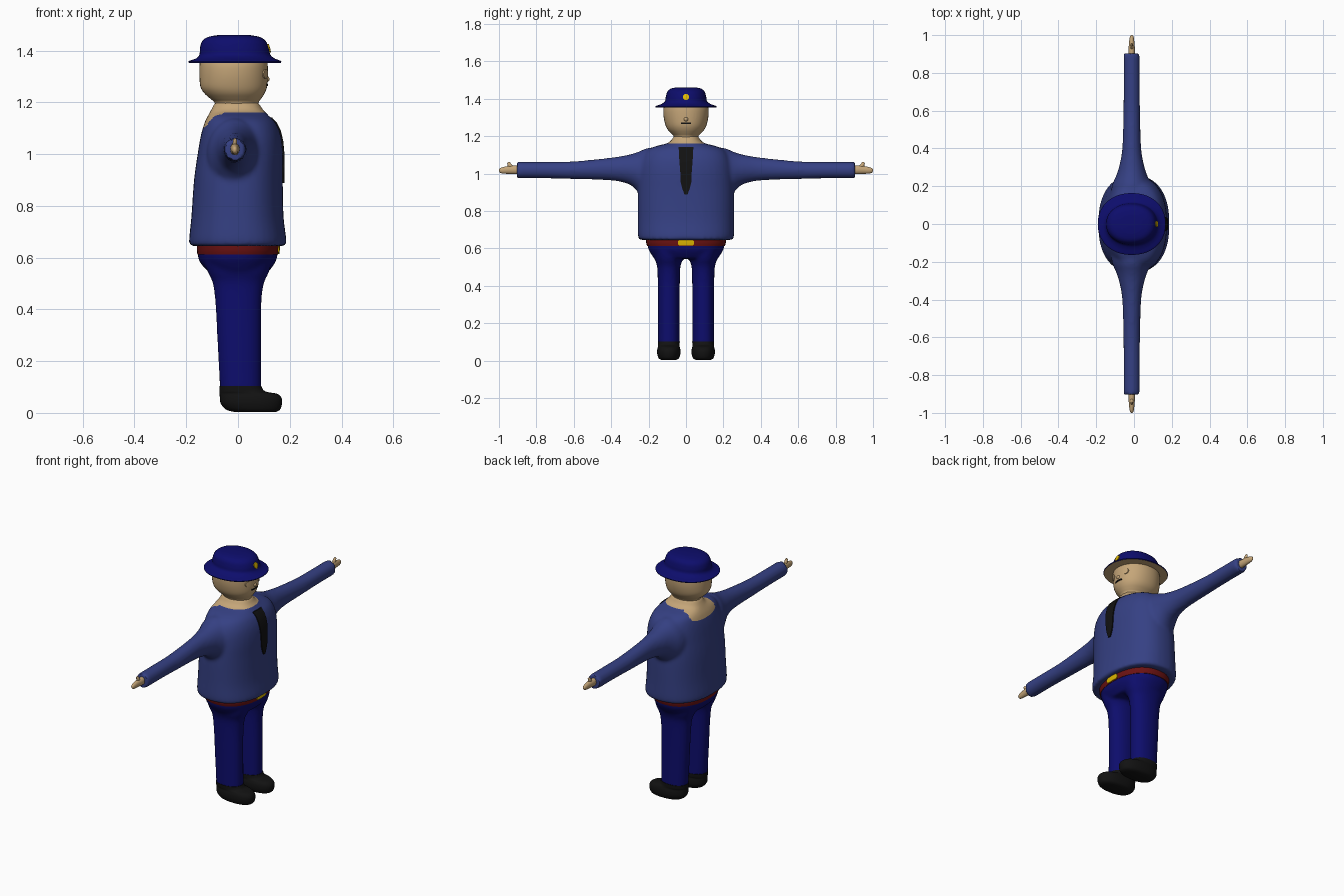
import bpy, bmesh, math
from mathutils import Vector
from mathutils.bvhtree import BVHTree

if "Cube" in bpy.data.objects:
    bpy.data.objects.remove(bpy.data.objects["Cube"])


def material(name, rgb):
    m = bpy.data.materials.new(name)
    m.diffuse_color = (*rgb, 1)
    m.use_nodes = True
    m.node_tree.nodes["Principled BSDF"].inputs["Base Color"].default_value = m.diffuse_color
    return m


SKIN = material("skin tan", (0.56, 0.38, 0.19))
SHIRT = material("shirt blue", (0.036, 0.052, 0.23))
NAVY = material("navy", (0.004, 0.004, 0.15))
BLACK = material("black", (0.006, 0.006, 0.006))
BELT = material("belt red", (0.15, 0.006, 0.006))
GOLD = material("gold", (0.75, 0.48, 0.0))


def spline(rows, sub=4):
    """Catmull-Rom through the profile rows."""
    out = []
    for i in range(len(rows) - 1):
        p0, p1, p2, p3 = (rows[max(0, min(len(rows) - 1, i + k))] for k in (-1, 0, 1, 2))
        for s in range(sub):
            t = s / sub
            out.append([0.5 * (2 * b + (c - a) * t + (2 * a - 5 * b + 4 * c - d) * t * t
                               + (3 * b - a - 3 * c + d) * t ** 3)
                        for a, b, c, d in zip(p0, p1, p2, p3)])
    return out + [list(rows[-1])]


def loft(bm, rows, axis='z', centre=0.0, sign=1, power=2.0, n=40, sub=4):
    """Closed tube; rows = (position, low, high, half width across)."""
    rings = []
    for t, lo, hi, w in spline(rows, sub):
        ring = []
        for k in range(n):
            c, s = math.cos(2 * math.pi * k / n), math.sin(2 * math.pi * k / n)
            c = math.copysign(abs(c) ** (2 / power), c)
            s = math.copysign(abs(s) ** (2 / power), s)
            a, b = (lo + hi) / 2 + c * (hi - lo) / 2, centre + s * w
            co = (a, b * sign, t) if axis == 'z' else (b, t * sign, a)
            ring.append(bm.verts.new(co))
        rings.append(ring)
    faces = [bm.faces.new(rings[0]), bm.faces.new(rings[-1])]
    for r, q in zip(rings, rings[1:]):
        for k in range(n):
            faces.append(bm.faces.new((r[k], r[(k + 1) % n], q[(k + 1) % n], q[k])))
    bmesh.ops.recalc_face_normals(bm, faces=faces)


def finish(bm, name, *mats):
    me = bpy.data.meshes.new(name)
    bm.to_mesh(me)
    bm.free()
    for m in mats:
        me.materials.append(m)
    ob = bpy.data.objects.new(name, me)
    bpy.context.collection.objects.link(ob)
    bpy.ops.object.select_all(action='DESELECT')
    ob.select_set(True)
    bpy.context.view_layer.objects.active = ob
    bpy.ops.object.shade_smooth_by_angle(angle=math.radians(45))
    return ob


def fuse(bm, name, voxel, repeat):
    """Melt overlapping lofts into one smooth skin and return it as bmesh."""
    ob = finish(bm, name)
    ob.modifiers.clear()
    mod = ob.modifiers.new("melt", 'REMESH')
    mod.mode, mod.voxel_size = 'VOXEL', voxel
    mod = ob.modifiers.new("soften", 'SMOOTH')
    mod.factor, mod.iterations = 0.5, repeat
    me = bpy.data.meshes.new_from_object(ob.evaluated_get(bpy.context.evaluated_depsgraph_get()))
    bpy.data.objects.remove(ob)
    out = bmesh.new()
    out.from_mesh(me)
    return out


def plate(tree, name, mat, rows, lift=0.005, cols=6):
    """Thin plate hugging the +x side of a surface; rows = (z, y centre, half width)."""
    bm = bmesh.new()
    grid = []
    for z, yc, hw in rows:
        line = []
        for k in range(cols + 1):
            y = yc + hw * (2 * k / cols - 1)
            hit = tree.ray_cast(Vector((1, y, z)), Vector((-1, 0, 0)))[0]
            x = hit.x if hit else 0.1
            line.append([bm.verts.new((x + d, y, z)) for d in (-0.003, lift)])
        grid.append(line)
    for side in (0, 1):
        for r, q in zip(grid, grid[1:]):
            for k in range(cols):
                bm.faces.new((r[k][side], r[k + 1][side], q[k + 1][side], q[k][side]))
    rim = grid[0] + [g[-1] for g in grid[1:]] + grid[-1][-2::-1] + [g[0] for g in grid[-2:0:-1]]
    for a, b in zip(rim, rim[1:] + rim[:1]):
        bm.faces.new((a[0], b[0], b[1], a[1]))
    bmesh.ops.recalc_face_normals(bm, faces=bm.faces)
    return finish(bm, name, mat)


def disc(z, y, r, n=8):
    return [(z + r * math.cos(math.pi * k / n), y, max(0.001, r * math.sin(math.pi * k / n)))
            for k in range(n + 1)]


# Shirt with sleeves, running up into the bare neck
bm = bmesh.new()
loft(bm, [(.645, -.187, .187, .25), (.67, -.189, .187, .257), (.76, -.18, .176, .257),
          (.9, -.17, .173, .257), (1.0, -.156, .174, .25), (1.07, -.144, .166, .238),
          (1.12, -.13, .146, .212), (1.145, -.118, .122, .165), (1.16, -.11, .108, .105),
          (1.175, -.102, .094, .08), (1.2, -.09, .08, .067)], power=2.35)
sleeve = [(.1, .86, 1.14, .12), (.2, .86, 1.137, .105), (.25, .895, 1.118, .085),
          (.3, .94, 1.102, .068), (.4, .963, 1.085, .05), (.6, .97, 1.065, .044),
          (.75, .974, 1.062, .043), (.903, .974, 1.062, .043)]
for s in (1, -1):
    loft(bm, sleeve, 'y', -.012, s)
bm = fuse(bm, "shirt", .0105, 5)
# neckline: level at the front, dropping behind
for co, no in (((0, 0, 1.16), (0, 0, 1)), ((-.055, 0, 1.16), (-.75, 0, 1))):
    geo = [e for e in bm.edges if e.verts[0].co.z > 1.05 and abs(e.verts[0].co.y) < .2]
    geo += list({f for e in geo for f in e.link_faces}) + list({v for e in geo for v in e.verts})
    bmesh.ops.bisect_plane(bm, geom=geo, plane_co=co, plane_no=no)
for f in bm.faces:
    c = f.calc_center_median()
    behind = c.x < -.055 and c.z > 1.16 + .75 * (c.x + .055) and abs(c.y) < .115
    f.material_index = 1 if c.z > 1.16 or behind else 0
shirt_tree = BVHTree.FromBMesh(bm)
finish(bm, "shirt", SHIRT, SKIN)

# Trousers
bm = bmesh.new()
loft(bm, [(.545, -.115, .118, .17), (.575, -.142, .14, .19), (.605, -.155, .152, .204),
          (.66, -.153, .153, .207)], power=2.3)
for s in (1, -1):
    loft(bm, [(.085, -.069, .089, .058), (.25, -.078, .089, .058), (.42, -.087, .09, .059),
              (.5, -.097, .1, .062), (.54, -.115, .118, .074), (.58, -.13, .13, .085)],
         centre=.092, sign=s, power=2.2)
finish(fuse(bm, "trousers", .01, 4), "trousers", NAVY)

# Belt
bm = bmesh.new()
loft(bm, [(.612, -.157, .154, .208), (.63, -.159, .157, .213), (.66, -.159, .157, .215)], power=2.3)
belt_tree = BVHTree.FromBMesh(bm)
finish(bm, "belt", BELT)

# Head
bm = bmesh.new()
loft(bm, [(1.17, -.085, .075, .062), (1.2, -.091, .08, .067), (1.215, -.108, .09, .08),
          (1.235, -.13, .103, .098), (1.26, -.145, .112, .11), (1.3, -.149, .115, .119),
          (1.34, -.149, .115, .121), (1.365, -.146, .112, .115)], power=2.1)
head_tree = BVHTree.FromBMesh(bm)
finish(bm, "head", SKIN)

# Hat, skin-coloured under the brim
bm = bmesh.new()
loft(bm, [(1.353, -.19, .166, .162), (1.36, -.19, .166, .162), (1.37, -.162, .141, .135),
          (1.385, -.149, .125, .113), (1.41, -.147, .119, .108), (1.437, -.138, .107, .1),
          (1.453, -.115, .083, .082), (1.461, -.07, .04, .05)], power=2.15)
hat_tree = BVHTree.FromBMesh(bm)
for f in bm.faces:
    f.material_index = 1 if f.normal.z < -.9 else 0
finish(bm, "hat", NAVY, SKIN)

for s, side in ((1, "left"), (-1, "right")):
    # Shoes
    bm = bmesh.new()
    loft(bm, [(.003, -.01, .145, .04), (.012, -.045, .162, .054), (.035, -.066, .17, .062),
              (.058, -.07, .168, .062), (.074, -.071, .15, .058), (.083, -.071, .105, .058),
              (.103, -.071, .09, .059)], centre=.092, sign=s, power=2.3)
    finish(bm, side + "_shoe", BLACK)
    # Hands with a raised thumb
    bm = bmesh.new()
    loft(bm, [(.88, .997, 1.04, .016), (.91, .996, 1.043, .018), (.95, .998, 1.04, .015),
              (.98, 1.0, 1.034, .012), (.995, 1.005, 1.028, .008), (1.0, 1.013, 1.021, .003)],
         'y', -.012, s, n=20)
    thumb = spline([(1.02, .905, .94, .01), (1.04, .925, .953, .009),
                    (1.056, .938, .956, .007), (1.062, .943, .951, .002)], 1)
    rings = [[bm.verts.new((-.012 + r * math.sin(k * math.pi / 6),
                            s * ((a + b) / 2 + (b - a) / 2 * math.cos(k * math.pi / 6)), z))
              for k in range(12)] for z, a, b, r in thumb]
    bm.faces.new(rings[-1])
    for r, q in zip(rings, rings[1:]):
        for k in range(12):
            bm.faces.new((r[k], r[k - 1], q[k - 1], q[k]))
    bmesh.ops.recalc_face_normals(bm, faces=bm.faces)
    finish(bm, side + "_hand", SKIN)
    # Eyes
    plate(head_tree, side + "_eye", SKIN, disc(1.31, s * .05, .018))

# Nose
bm = bmesh.new()
bmesh.ops.create_uvsphere(bm, u_segments=16, v_segments=10, radius=.012)
bmesh.ops.translate(bm, verts=bm.verts, vec=(.11, 0, 1.29))
finish(bm, "nose", SKIN)

# Thin plates: mouth, tie, buckle and hat badge
plate(head_tree, "mouth", BLACK, [(1.272, 0, .026), (1.264, 0, .026)], .003)
plate(shirt_tree, "tie", BLACK, [(1.142, 0, .04), (1.12, 0, .038), (1.09, 0, .037), (1.05, 0, .034),
                                 (1.0, 0, .03), (.95, 0, .028), (.92, 0, .02), (.888, 0, .008)], .006)
plate(belt_tree, "buckle", GOLD, [(.645, 0, .036), (.638, 0, .043), (.622, 0, .043), (.615, 0, .036)])
plate(hat_tree, "badge", GOLD, disc(1.409, 0, .017))
